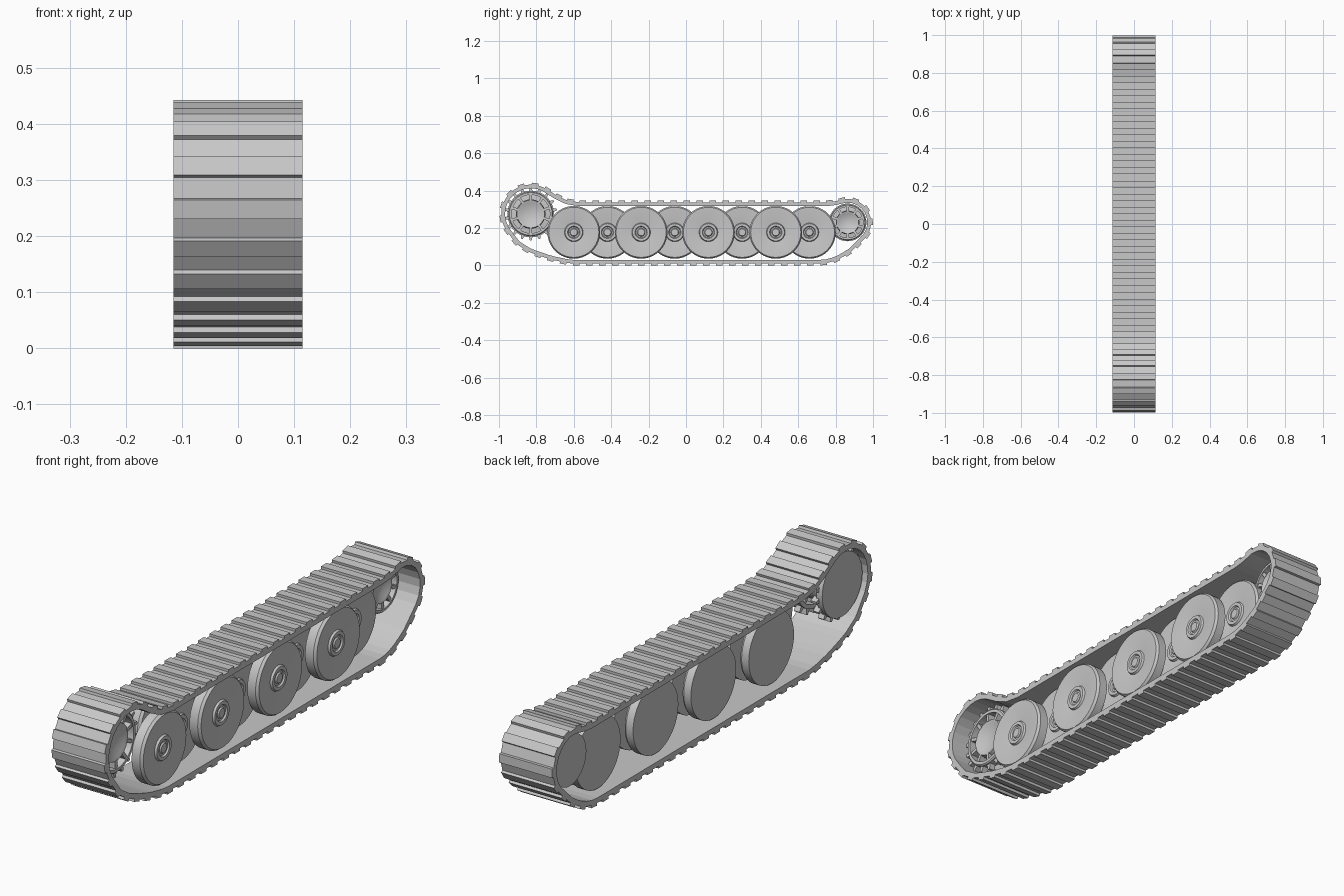
import bpy, bmesh, math
from mathutils import Vector

if "Cube" in bpy.data.objects:
    bpy.data.objects.remove(bpy.data.objects["Cube"])

grey = bpy.data.materials.new("steel grey")
grey.diffuse_color = (0.58, 0.58, 0.58, 1)
grey.use_nodes = True
grey.node_tree.nodes["Principled BSDF"].inputs["Base Color"].default_value = grey.diffuse_color
HALF = 0.115          # half the track width


def finish(name, bm, smooth=False):
    bmesh.ops.recalc_face_normals(bm, faces=bm.faces)
    me = bpy.data.meshes.new(name)
    bm.to_mesh(me)
    bm.free()
    me.materials.append(grey)
    ob = bpy.data.objects.new(name, me)
    bpy.context.collection.objects.link(ob)
    if smooth:
        bpy.ops.object.select_all(action='DESELECT')
        ob.select_set(True)
        bpy.context.view_layer.objects.active = ob
        bpy.ops.object.shade_smooth_by_angle(angle=math.radians(30))
    return ob


def lathe(bm, profile, cy, cz, closed=False, n=40):
    """Spin (x, radius) points about an axle parallel to x."""
    rings = []
    for x, r in profile:
        if r == 0:
            rings.append([bm.verts.new((x, cy, cz))] * n)
        else:
            rings.append([bm.verts.new((x, cy + r * math.cos(2 * math.pi * i / n),
                                        cz + r * math.sin(2 * math.pi * i / n)))
                          for i in range(n)])
    pairs = list(zip(rings, rings[1:]))
    if closed:
        pairs.append((rings[-1], rings[0]))
    for a, b in pairs:
        for i in range(n):
            j = (i + 1) % n
            vs = list(dict.fromkeys((a[i], a[j], b[j], b[i])))
            bm.faces.new(vs)


def prism(bm, pts, x0, x1):
    """Extrude a (y, z) outline along x."""
    a = [bm.verts.new((x0, y, z)) for y, z in pts]
    b = [bm.verts.new((x1, y, z)) for y, z in pts]
    bm.faces.new(a)
    bm.faces.new(b[::-1])
    for i in range(len(pts)):
        j = (i + 1) % len(pts)
        bm.faces.new((a[i], b[i], b[j], a[j]))


def radial_bars(bm, cy, cz, count, r0, r1, w0, w1, x0, x1):
    """Tapered bars pointing outward from an axle."""
    for k in range(count):
        t = 2 * math.pi * (k + 0.5) / count
        d, s = Vector((math.cos(t), math.sin(t))), Vector((-math.sin(t), math.cos(t)))
        c = Vector((cy, cz))
        prism(bm, [c + d * r0 - s * w0, c + d * r1 - s * w1,
                   c + d * r1 + s * w1, c + d * r0 + s * w0], x0, x1)


def arc(cy, cz, r, a0, a1, n=24):
    return [(cy + r * math.cos(math.radians(a0 + (a1 - a0) * i / n)),
             cz + r * math.sin(math.radians(a0 + (a1 - a0) * i / n))) for i in range(n + 1)]


SPROCKET, IDLER = (-0.83, 0.275), (0.864, 0.23)

# Track centre line: top run, idler, bottom run, sprocket
path = [(-0.57, 0.327), (0.76, 0.327), (0.80, 0.333)]
path += arc(*IDLER, 0.116, 97, -48)
path += [(0.87, 0.075), (0.80, 0.036), (0.74, 0.02), (-0.62, 0.02),
         (-0.72, 0.041), (-0.83, 0.078), (-0.90, 0.122)]
path += arc(*SPROCKET, 0.148, 212, 60)
path += [(-0.70, 0.367), (-0.64, 0.338)]
path = [Vector(p) for p in path]

# Resample evenly, two steps per track link
LINKS = 62
lens = [(path[(i + 1) % len(path)] - p).length for i, p in enumerate(path)]
step = sum(lens) / (2 * LINKS)
pts, i, start = [], 0, 0.0
for k in range(2 * LINKS):
    while k * step > start + lens[i]:
        start += lens[i]
        i += 1
    pts.append(path[i].lerp(path[(i + 1) % len(path)], (k * step - start) / lens[i]))
norms = []
for k in range(len(pts)):
    t = (pts[(k + 1) % len(pts)] - pts[k - 1]).normalized()
    norms.append(Vector((-t.y, t.x)))

# Belt
bm = bmesh.new()
loops = [[bm.verts.new((x, *(p + n * h))) for p, n in zip(pts, norms)]
         for x, h in ((-HALF, -0.01), (-HALF, 0.01), (HALF, 0.01), (HALF, -0.01))]
for a, b in zip(loops, loops[1:] + loops[:1]):
    for k in range(len(pts)):
        j = (k + 1) % len(pts)
        bm.faces.new((a[k], a[j], b[j], b[k]))
finish("track_belt", bm)

# Raised tread pads on every other step
bm = bmesh.new()
for k in range(0, len(pts), 2):
    j = k + 1
    n = (norms[k] + norms[j]).normalized()
    prism(bm, [pts[k] + norms[k] * 0.008, pts[k] + n * 0.02,
               pts[j] + n * 0.02, pts[j] + norms[j] * 0.008], -HALF, HALF)
finish("track_pads", bm)

# Interleaved layers of shallow dished road wheels
for row, y0, xb, xf in (("outer", -0.60, 0.055, 0.103), ("middle", -0.42, 0.005, 0.048),
                        ("inner", -0.42, -0.078, -0.035)):
    for k in range(4):
        bm = bmesh.new()
        lathe(bm, [(xb, 0), (xb, 0.141), (xf - 0.012, 0.141), (xf - 0.002, 0.134),
                   (xf - 0.002, 0.128), (xf - 0.012, 0.05), (xf - 0.004, 0.046),
                   (xf - 0.004, 0.033), (xf - 0.01, 0.029),
                   (xf - 0.01, 0.022), (xf - 0.005, 0.018), (xf - 0.005, 0)],
              y0 + 0.36 * k, 0.177)
        finish(f"{row}_road_wheel_{k + 1}", bm, True)


def end_wheel(name, centre, R, xf, teeth):
    """Flat back disc, core, spoked front rim and optional teeth."""
    bm = bmesh.new()
    lathe(bm, [(-0.1, 0), (-0.1, R * 1.05), (-0.075, R * 1.05), (-0.07, R * 0.66),
               (xf - 0.02, R * 0.66), (xf - 0.005, R * 0.62), (xf - 0.009, R * 0.5),
               (xf - 0.019, R * 0.3), (xf - 0.019, 0)], *centre)
    finish(name + "_core", bm, True)
    bm = bmesh.new()
    lathe(bm, [(xf - 0.04, R * 0.86), (xf - 0.04, R), (xf - 0.005, R), (xf, R * 0.96),
               (xf, R * 0.86)], *centre, closed=True)
    finish(name + "_rim", bm, True)
    bm = bmesh.new()
    radial_bars(bm, *centre, 10, R * 0.6, R * 0.9, 0.007, 0.007, xf - 0.035, xf - 0.004)
    finish(name + "_spokes", bm)
    if teeth:
        bm = bmesh.new()
        for x0, x1 in ((-0.085, -0.06), (xf - 0.035, xf - 0.01)):
            radial_bars(bm, *centre, teeth, R * 0.97, R + 0.022, 0.011, 0.005, x0, x1)
        finish(name + "_teeth", bm)


end_wheel("drive_sprocket", SPROCKET, 0.119, 0.055, 18)
end_wheel("idler_wheel", IDLER, 0.096, 0.03, 0)
